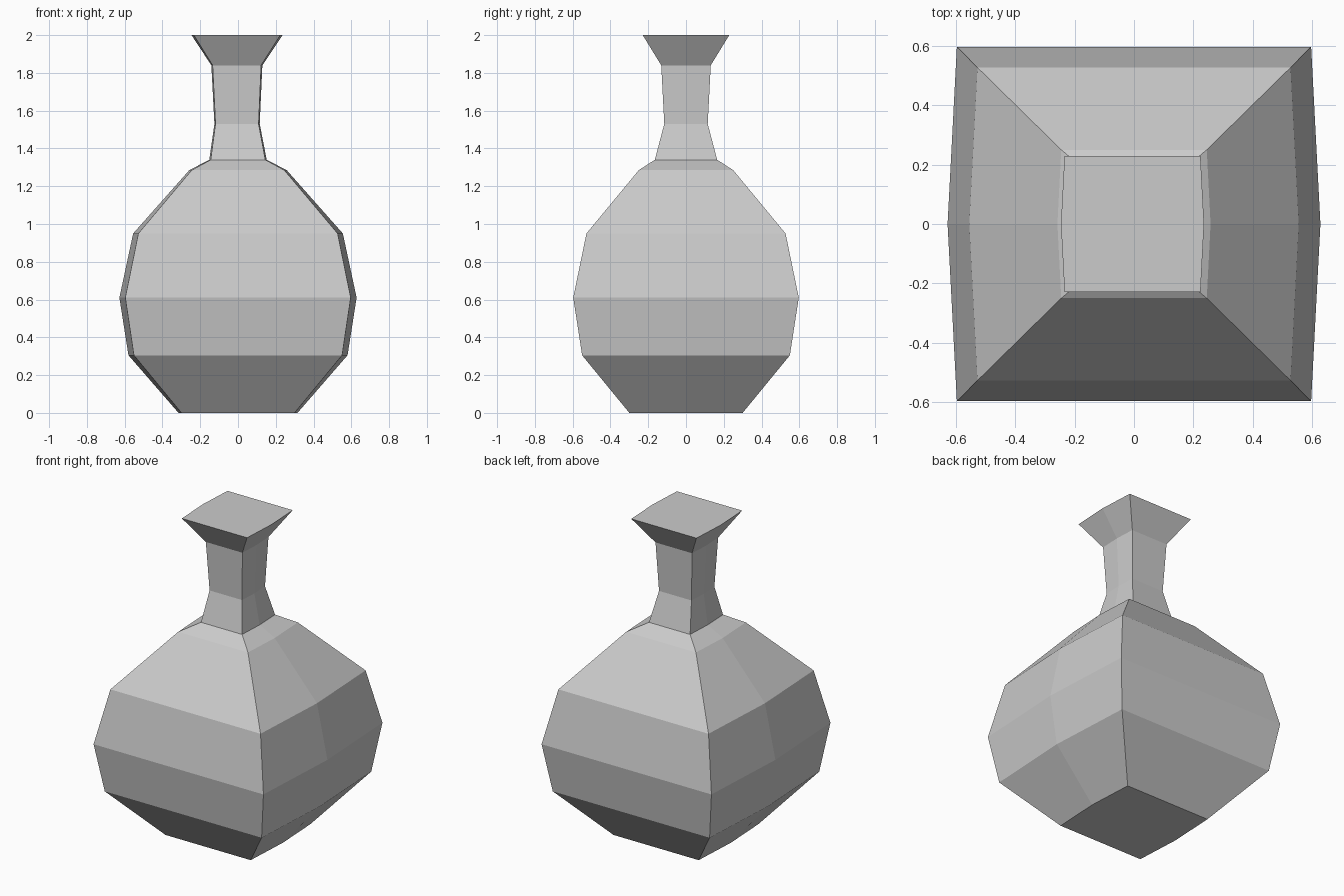
import bpy, bmesh

if "Cube" in bpy.data.objects:
    bpy.data.objects.remove(bpy.data.objects["Cube"])

# Vase profile: height, x centre, half width at the side ridge, half depth
PROFILE = [
    (0.00, 0.0, 0.315, 0.300),
    (0.305, 0.0, 0.580, 0.550),
    (0.61, 0.0, 0.628, 0.597),
    (0.95, 0.0, 0.555, 0.527),
    (1.285, 0.0, 0.258, 0.250),
    (1.34, 0.0, 0.152, 0.165),
    (1.53, -0.005, 0.120, 0.115),
    (1.84, -0.006, 0.135, 0.131),
    (2.00, -0.005, 0.241, 0.229),
]

bm = bmesh.new()


def ring(z, cx, w, d):
    """Six-sided section: flat front and back, slightly ridged sides."""
    c = w * 0.95
    pts = [(-c, -d), (c, -d), (w, 0), (c, d), (-c, d), (-w, 0)]
    return [bm.verts.new((cx + x, y, z)) for x, y in pts]


# Bulb, neck and flared lip
rings = [ring(*p) for p in PROFILE]
for a, b in zip(rings, rings[1:]):
    for i in range(6):
        j = (i + 1) % 6
        bm.faces.new((a[i], a[j], b[j], b[i]))

# Closed base and flat top
bm.faces.new(rings[0][::-1])
bm.faces.new(rings[-1])
bmesh.ops.recalc_face_normals(bm, faces=bm.faces[:])

mesh = bpy.data.meshes.new("vase")
bm.to_mesh(mesh)
bm.free()
bpy.context.collection.objects.link(bpy.data.objects.new("vase", mesh))
